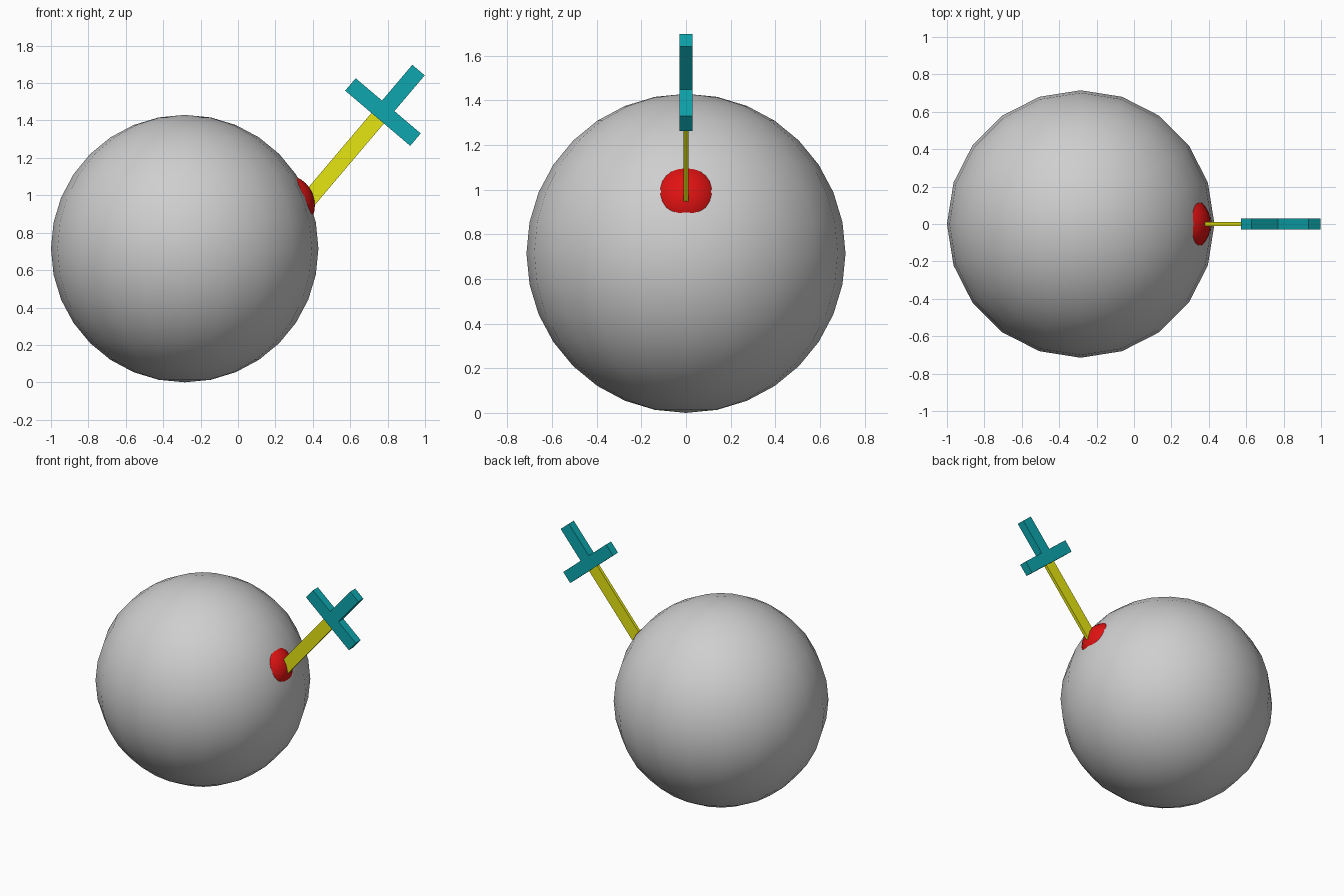
import bpy
import math
from mathutils import Matrix, Vector

if "Cube" in bpy.data.objects:
    bpy.data.objects.remove(bpy.data.objects["Cube"], do_unlink=True)


def material(name, rgb):
    mat = bpy.data.materials.new(name)
    mat.use_nodes = True
    mat.diffuse_color = (*rgb, 1)
    bsdf = next(n for n in mat.node_tree.nodes if n.type == "BSDF_PRINCIPLED")
    bsdf.inputs["Base Color"].default_value = (*rgb, 1)
    return mat


grey = material("light grey", (0.62, 0.62, 0.62))
red = material("red", (0.75, 0.006, 0.006))
yellow = material("yellow", (0.78, 0.78, 0.006))
teal = material("teal", (0.004, 0.38, 0.42))


def ball(name, centre, radius, segments, rings, mat):
    bpy.ops.mesh.primitive_uv_sphere_add(
        segments=segments, ring_count=rings, radius=radius, location=centre)
    obj = bpy.context.object
    obj.name = name
    obj.data.materials.append(mat)
    bpy.ops.object.shade_smooth()
    return obj


# Handle frame: local z runs along the stem, origin at the middle of the crossbar
HUB = Vector((0.775, 0, 1.445))
TILT = Matrix.Rotation(math.radians(40.3), 4, "Y")


def bar(name, low, high, mat):
    low, high = Vector(low), Vector(high)
    bpy.ops.mesh.primitive_cube_add(size=1)
    obj = bpy.context.object
    obj.name = name
    obj.matrix_world = (Matrix.Translation(HUB) @ TILT
                        @ Matrix.Translation((low + high) / 2)
                        @ Matrix.Diagonal((*(high - low), 1)))
    obj.data.materials.append(mat)
    return obj


# Round body
body_centre = Vector((-0.285, 0, 0.715))
ball("body", body_centre, 0.715, 20, 16, grey)

# Low red boss sunk into the body
angle = math.radians(23.6)
boss_centre = body_centre + 0.582 * Vector((math.cos(angle), 0, math.sin(angle)))
ball("boss", boss_centre, 0.163, 32, 16, red)

# Stem and cross-shaped handle
half = 0.0435
bar("stem", (-half, -0.011, -0.69), (half, 0.011, 0), yellow)
bar("crossbar", (-0.228, -0.029, -half), (0.228, 0.029, half), teal)
bar("handle_tip", (-half, -0.029, half), (half, 0.029, 0.294), teal)
